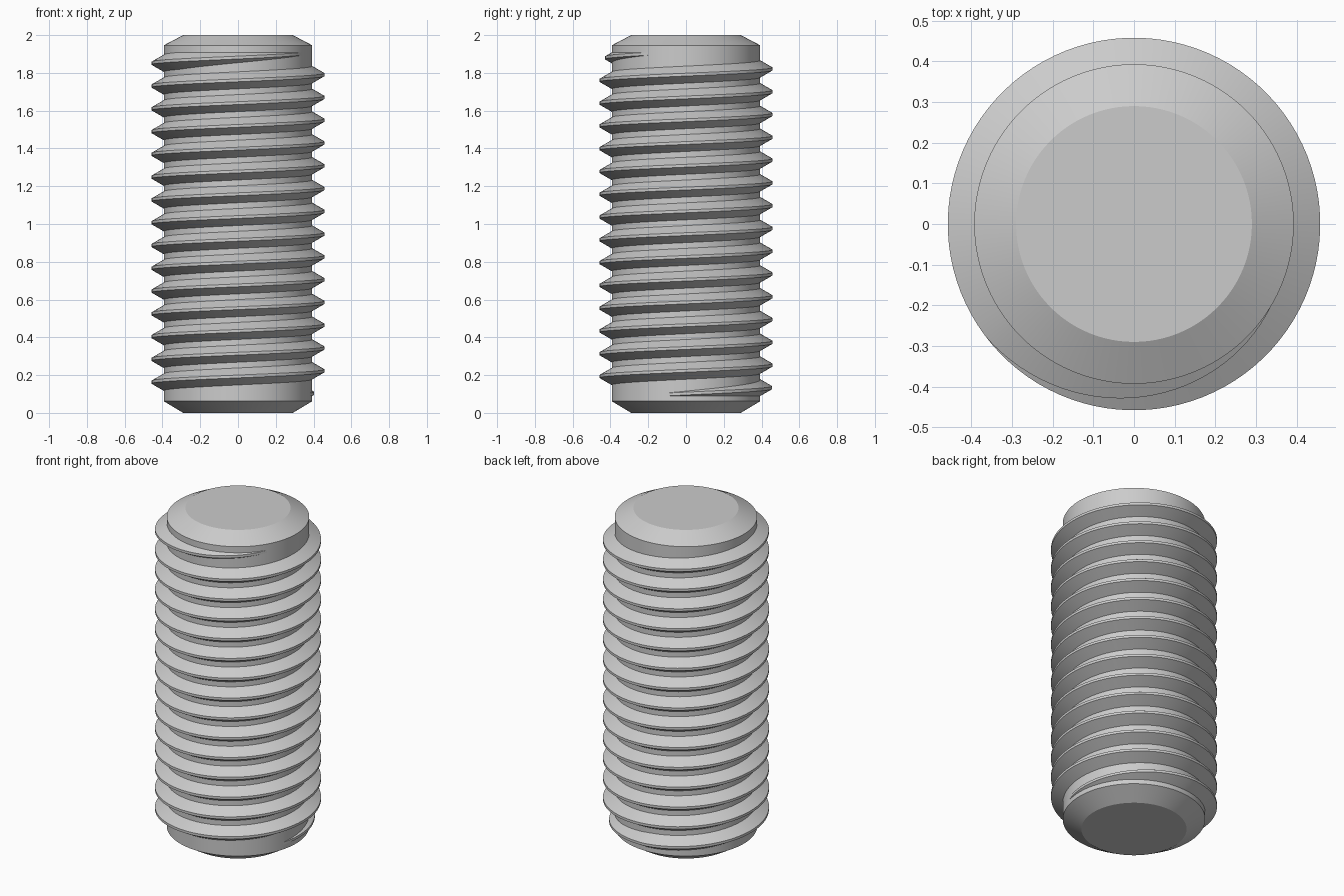
import bpy
import bmesh
from math import sin, cos, tan, pi, radians

cube = bpy.data.objects.get("Cube")
if cube:
    bpy.data.objects.remove(cube, do_unlink=True)

SEGMENTS = 96            # steps per turn
ROOT, CREST = 0.393, 0.458
PITCH = 0.1206
Z_AT_ZERO = 0.223        # thread height on the +x side
START, END = radians(-376), radians(13 * 360 + 329)
TAPER = radians(111)     # run-out at each end of the thread
CREST_HALF = PITCH / 16
EMBED = 0.003

steel = bpy.data.materials.new("plain grey steel")
steel.use_nodes = True
grey = (0.6, 0.6, 0.6, 1)
steel.diffuse_color = grey
steel.node_tree.nodes["Principled BSDF"].inputs["Base Color"].default_value = grey


def finish(name, bm):
    bmesh.ops.recalc_face_normals(bm, faces=bm.faces)
    mesh = bpy.data.meshes.new(name)
    bm.to_mesh(mesh)
    bm.free()
    mesh.materials.append(steel)
    obj = bpy.data.objects.new(name, mesh)
    bpy.context.collection.objects.link(obj)
    bpy.ops.object.select_all(action='DESELECT')
    obj.select_set(True)
    bpy.context.view_layer.objects.active = obj
    bpy.ops.object.shade_smooth_by_angle(angle=radians(25))
    return obj


def ring(bm, radius, z):
    return [bm.verts.new((radius * cos(2 * pi * i / SEGMENTS),
                          radius * sin(2 * pi * i / SEGMENTS), z))
            for i in range(SEGMENTS)]


def bridge(bm, a, b, closed):
    n = len(a)
    for i in range(n if closed else n - 1):
        j = (i + 1) % n
        bm.faces.new((a[i], a[j], b[j], b[i]))


# Shaft with chamfered ends
bm = bmesh.new()
profile = [(0.29, 0), (ROOT, 0.062), (ROOT, 1.946), (0.29, 2)]
rings = [ring(bm, r, z) for r, z in profile]
for lower, upper in zip(rings, rings[1:]):
    bridge(bm, lower, upper, True)
bm.faces.new(rings[0])
bm.faces.new(rings[-1])
finish("shaft", bm)

# Right-handed helical thread, fading into the shaft at both ends
bm = bmesh.new()
steps = round((END - START) / (2 * pi) * SEGMENTS)
sections = []
for i in range(steps + 1):
    a = START + (END - START) * i / steps
    fade = min(1, (a - START) / TAPER, (END - a) / TAPER)
    depth = (CREST - ROOT) * fade
    half = CREST_HALF + (depth + EMBED) * tan(radians(30))
    z = Z_AT_ZERO + PITCH * a / (2 * pi)
    points = [(ROOT - EMBED, -half), (ROOT + depth, -CREST_HALF),
              (ROOT + depth, CREST_HALF), (ROOT - EMBED, half)]
    sections.append([bm.verts.new((r * cos(a), r * sin(a), z + dz))
                     for r, dz in points])
for a, b in zip(sections, sections[1:]):
    bridge(bm, a, b, True)
bm.faces.new(sections[0])
bm.faces.new(sections[-1])
finish("helical_thread", bm)
